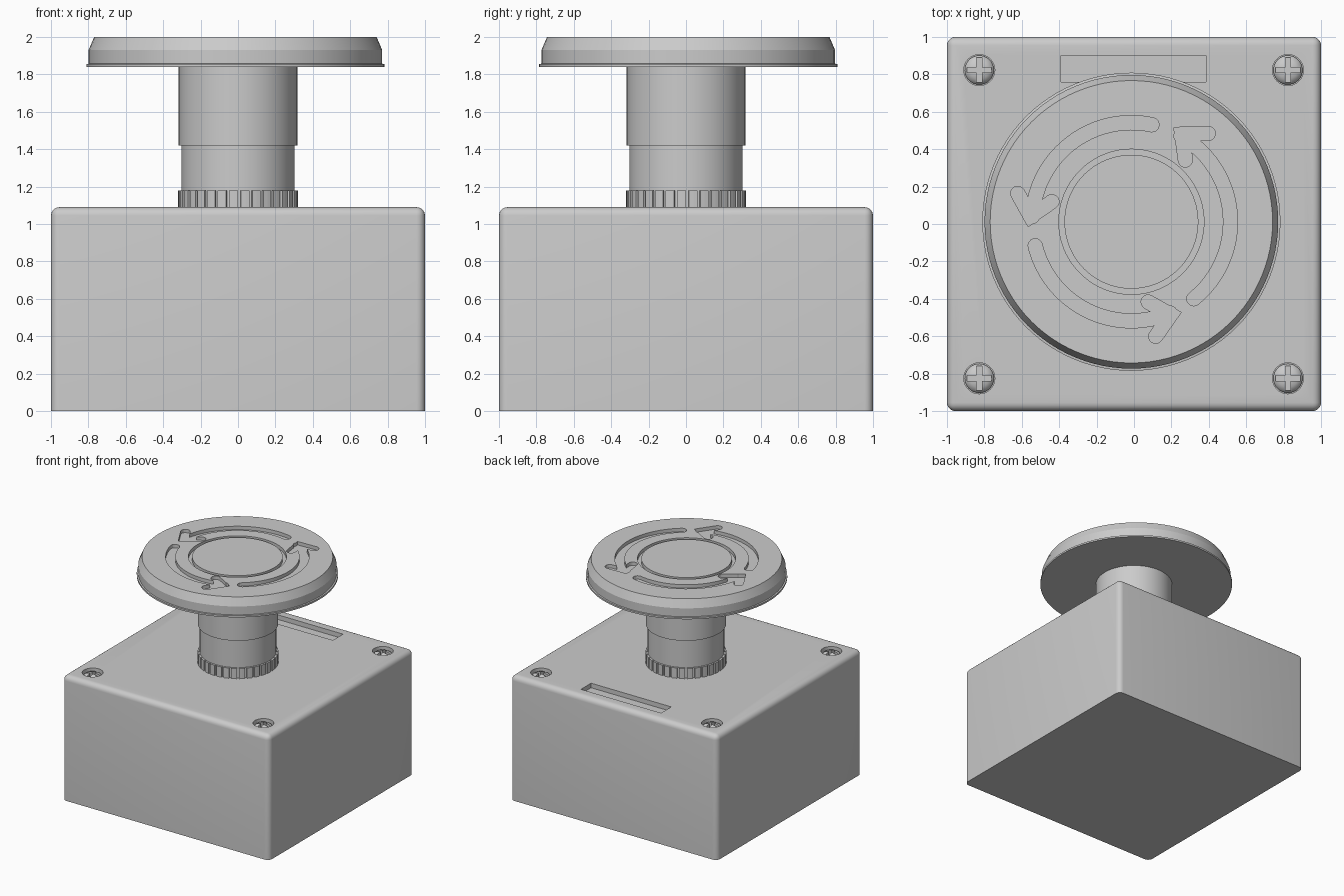
import bpy, bmesh
from math import sin, cos, pi, radians
from mathutils import Vector

if "Cube" in bpy.data.objects:
    bpy.data.objects.remove(bpy.data.objects["Cube"])

TOP = 1.09                 # top of the housing
CX, CY = -0.014, 0.012     # button axis


def finish(name, bm, loc=(0, 0, 0)):
    bmesh.ops.remove_doubles(bm, verts=bm.verts, dist=1e-5)
    bmesh.ops.recalc_face_normals(bm, faces=bm.faces)
    mesh = bpy.data.meshes.new(name)
    bm.to_mesh(mesh)
    bm.free()
    ob = bpy.data.objects.new(name, mesh)
    ob.location = loc
    bpy.context.collection.objects.link(ob)
    return ob


def smooth(ob, angle=30):
    ob.data.shade_smooth()
    ob.data.set_sharp_from_angle(angle=radians(angle))


def lathe(name, profile, n=96, loc=(0, 0, 0)):
    """Revolve (radius, z) points running from axis to axis."""
    bm = bmesh.new()
    rings = [[bm.verts.new((r * cos(2 * pi * i / n), r * sin(2 * pi * i / n), z))
              for i in range(n)] if r else [bm.verts.new((0, 0, z))] * n
             for r, z in profile]
    for a, b in zip(rings, rings[1:]):
        for i in range(n):
            j = (i + 1) % n
            loop = list(dict.fromkeys((a[i], a[j], b[j], b[i])))
            bm.faces.new(loop)
    return finish(name, bm, loc)


def prism(name, outline, z0, z1, loc=(0, 0, 0)):
    bm = bmesh.new()
    base = bm.faces.new([bm.verts.new((x, y, z0)) for x, y in outline])
    ext = bmesh.ops.extrude_face_region(bm, geom=[base])["geom"]
    bmesh.ops.translate(bm, vec=(0, 0, z1 - z0),
                        verts=[v for v in ext if isinstance(v, bmesh.types.BMVert)])
    return finish(name, bm, loc)


def stroke(path, w):
    """Outline of a round-ended stroke of half width w along a 2D path."""
    pts = [Vector(p) for p in path]
    dirs = [(b - a).normalized() for a, b in zip(pts, pts[1:])]
    left, right = [], []
    for i, p in enumerate(pts):
        d0, d1 = dirs[max(i - 1, 0)], dirs[min(i, len(dirs) - 1)]
        t = (d0 + d1).normalized()
        off = Vector((-t.y, t.x)) * (w / t.dot(d1))
        left.append(p + off)
        right.append(p - off)

    def cap(p, d):
        s = Vector((d.y, -d.x))
        return [p + w * (s * cos(a) + d * sin(a)) for a in (pi * k / 8 for k in range(1, 8))]
    return right + cap(pts[-1], dirs[-1]) + left[::-1] + cap(pts[0], -dirs[0])


def cut(ob, cutters):
    for c in cutters:
        c.hide_render = True
        m = ob.modifiers.new("cut", 'BOOLEAN')
        m.operation, m.solver, m.object = 'DIFFERENCE', 'EXACT', c
    bpy.context.view_layer.update()
    dg = bpy.context.evaluated_depsgraph_get()
    mesh = bpy.data.meshes.new_from_object(ob.evaluated_get(dg))
    ob.modifiers.clear()
    ob.data = mesh
    for c in cutters:
        bpy.data.objects.remove(c)


# Housing: box with rounded sides and top, sharp bottom
bm = bmesh.new()
bmesh.ops.create_cube(bm, size=2)
for v in bm.verts:
    v.co.z = TOP if v.co.z > 0 else 0
edges = [e for e in bm.edges if max(v.co.z for v in e.verts) > 0]
bmesh.ops.bevel(bm, geom=edges, offset=0.045, segments=5, profile=0.5, affect='EDGES')
housing = finish("housing", bm)

# Label recess and screw pockets
corners = [(x, y) for x in (-0.827, 0.823) for y in (-0.825, 0.823)]
cutters = [lathe("pocket_cutter", [(0, 1.03), (0.083, 1.03), (0.083, 1.2), (0, 1.2)], 32, (x, y, 0))
           for x, y in corners]
cutters.append(prism("label_cutter", [(-0.39, 0.76), (0.385, 0.76), (0.385, 0.90), (-0.39, 0.90)],
                     1.05, 1.2))
cut(housing, cutters)
smooth(housing)

# Domed cross-head screws
screw = lathe("screw", [(0, 1.02), (0.078, 1.02), (0.078, 1.052), (0.068, 1.068), (0.05, 1.079),
                        (0.026, 1.086), (0, 1.088)], 32)
a, w = 0.066, 0.014
quarter = [(a, -w), (a, w), (w, w)]
plus = []
for k in range(4):
    c, s = round(cos(k * pi / 2)), round(sin(k * pi / 2))
    plus += [(x * c - y * s, x * s + y * c) for x, y in quarter]
cut(screw, [prism("cross_cutter", plus, 1.04, 1.2)])
smooth(screw)
screw.location = (*corners[0], 0)
for x, y in corners[1:]:
    copy = screw.copy()
    copy.location = (x, y, 0)
    bpy.context.collection.objects.link(copy)

# Knurled collar
teeth = 32
ring = []
for i in range(teeth):
    for f, r in ((0, 0.306), (0.22, 0.306), (0.24, 0.32), (0.62, 0.32), (0.98, 0.32)):
        t = 2 * pi * (i + f) / teeth
        ring.append((r * cos(t), r * sin(t)))
prism("knurled_collar", ring, TOP - 0.02, 1.18)

# Stepped stem
smooth(lathe("stem", [(0, TOP - 0.02), (0.303, TOP - 0.02), (0.303, 1.42), (0.317, 1.42),
                      (0.317, 1.845), (0, 1.845)], 64))

# Mushroom button with ring groove in the top
FLOOR = 1.97
button = lathe("button", [(0, 1.84), (0.797, 1.84), (0.797, 1.855), (0.785, 1.857), (0.785, 1.93),
                          (0.755, 2), (0.388, 2), (0.388, FLOOR), (0.358, FLOOR), (0.358, 2), (0, 2)],
               96, (CX, CY, 0))

# Engraved twist arrows: (tail angle, head angle)
R, W = 0.53, 0.038
cutters = []
for tail, head in ((78, 177), (-51, 60), (194, 293)):
    angles = [radians(tail + (head - tail) * k / 24) for k in range(25)]
    arc = [(R * cos(t), R * sin(t)) for t in angles]
    n = Vector((cos(angles[-1]), sin(angles[-1])))
    t = Vector((-n.y, n.x))
    tip = n * 0.54
    vee = [tip + n * 0.075 - t * 0.12, tip, tip - n * 0.11 - t * 0.085]
    for path in (arc, vee):
        cutters.append(prism("arrow_cutter", stroke(path, W), FLOOR, 2.1, (CX, CY, 0)))
cut(button, cutters)
smooth(button, 20)
